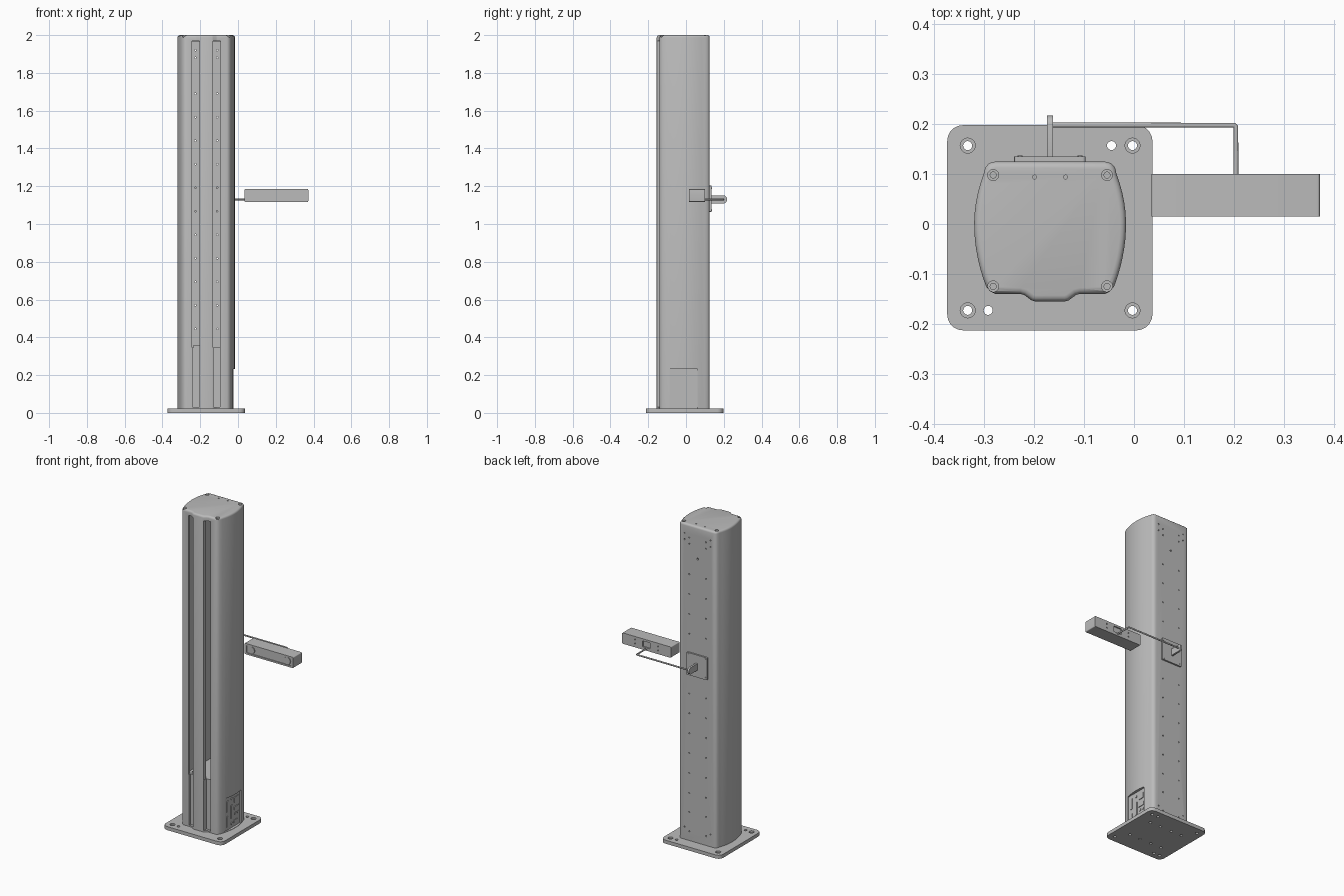
import bpy, bmesh, math
from mathutils import Matrix, Vector

if "Cube" in bpy.data.objects:
    bpy.data.objects.remove(bpy.data.objects["Cube"])

grey = bpy.data.materials.new("plain grey")
grey.use_nodes = True
TONE = (0.5, 0.5, 0.5, 1)
grey.diffuse_color = TONE
grey.node_tree.nodes["Principled BSDF"].inputs["Base Color"].default_value = TONE
CX = -0.168  # column centre line


def add_box(bm, x, y, z):
    """Box spanning three (low, high) ranges."""
    size = Matrix.Diagonal((x[1] - x[0], y[1] - y[0], z[1] - z[0], 1))
    mid = Vector((sum(x), sum(y), sum(z))) / 2
    return bmesh.ops.create_cube(bm, size=1, matrix=Matrix.Translation(mid) @ size)["verts"]


def add_cyl(bm, a, b, r, r2=None, sides=20):
    """Cylinder or cone from point a to point b."""
    a, b = Vector(a), Vector(b)
    turn = (b - a).to_track_quat("Z", "Y").to_matrix().to_4x4()
    bmesh.ops.create_cone(bm, cap_ends=True, segments=sides, radius1=r,
                          radius2=r if r2 is None else r2, depth=(b - a).length,
                          matrix=Matrix.Translation((a + b) / 2) @ turn)


def add_rounded_box(bm, x, y, z, axis, r):
    """Box whose edges along one axis are rounded."""
    verts = add_box(bm, x, y, z)
    edges = {e for v in verts for e in v.link_edges
             if abs((e.verts[0].co - e.verts[1].co).normalized()[axis]) > 0.9}
    bmesh.ops.bevel(bm, geom=list(edges), offset=r, segments=5, profile=0.5, affect="EDGES")


def make(name, bm):
    bmesh.ops.recalc_face_normals(bm, faces=bm.faces)
    mesh = bpy.data.meshes.new(name)
    bm.to_mesh(mesh)
    bm.free()
    ob = bpy.data.objects.new(name, mesh)
    bpy.context.collection.objects.link(ob)
    mesh.materials.append(grey)
    return ob


def select(ob):
    bpy.ops.object.select_all(action="DESELECT")
    ob.select_set(True)
    bpy.context.view_layer.objects.active = ob


def cut(ob, bm):
    cutter = make("cutter", bm)
    cutter.hide_render = True
    mod = ob.modifiers.new("cut", "BOOLEAN")
    mod.operation, mod.solver, mod.object = "DIFFERENCE", "EXACT", cutter
    select(ob)
    bpy.ops.object.modifier_apply(modifier=mod.name)
    bpy.data.objects.remove(cutter)


def smooth(ob):
    select(ob)
    bpy.ops.object.shade_smooth_by_angle(angle=math.radians(35))


# Base plate with countersunk bolt holes and two dowel holes
bm = bmesh.new()
add_rounded_box(bm, (-0.374, 0.037), (-0.213, 0.198), (0, 0.022), 2, 0.032)
base = make("base_plate", bm)
bm = bmesh.new()
for x in (-0.333, -0.003):
    for y in (-0.173, 0.157):
        add_cyl(bm, (x, y, -0.01), (x, y, 0.03), 0.009)
for x, y in ((-0.045, 0.157), (-0.292, -0.173)):
    add_cyl(bm, (x, y, -0.01), (x, y, 0.03), 0.009)
for u in (-0.114, -0.04, 0.04, 0.114):
    for y in (-0.1, 0.08):
        add_cyl(bm, (CX + u, y, -0.01), (CX + u, y, 0.015), 0.008)
cut(base, bm)
bm = bmesh.new()
for x in (-0.333, -0.003):
    for y in (-0.173, 0.157):
        add_cyl(bm, (x, y, 0.012), (x, y, 0.03), 0.015)
cut(base, bm)
smooth(base)

# Column: mirrored outline with bowed sides and a raised front rib
half = [(0.11, 0.125), (0.122, 0.122), (0.13, 0.113)]
for i in range(13):
    y = 0.1 - 0.225 * i / 12
    half.append((0.152 - 0.019 * (y / 0.1) ** 2 * (1 if y > 0 else 0.8), y))
half += [(0.12, -0.135), (0.11, -0.14), (0.06, -0.14), (0.052, -0.142),
         (0.037, -0.153), (0.03, -0.155)]
outline = half + [(-u, y) for u, y in reversed(half)]
bm = bmesh.new()
face = bm.faces.new([bm.verts.new((CX + u, y, 0.022)) for u, y in outline])
top = bmesh.ops.extrude_face_region(bm, geom=[face])["geom"]
bmesh.ops.translate(bm, vec=(0, 0, 1.978), verts=[g for g in top if isinstance(g, bmesh.types.BMVert)])
rim = [e for e in bm.edges if all(v.co.z > 1.9 for v in e.verts)]
bmesh.ops.bevel(bm, geom=rim, offset=0.012, segments=3, profile=0.5, affect="EDGES")
column = make("column", bm)

# Hollow inside
bm = bmesh.new()
add_box(bm, (CX - 0.1, CX + 0.1), (-0.125, 0.115), (0.345, 1.965))
cut(column, bm)

# Long front slots, cap screw pockets, flat for the socket panel, back holes
bm = bmesh.new()
for s in (-1, 1):
    x = sorted((CX + s * 0.035, CX + s * 0.076))
    add_box(bm, x, (-0.2, -0.1), (0.345, 1.97))
    for y in (-0.125, 0.098):
        add_cyl(bm, (CX + s * 0.114, y, 1.98), (CX + s * 0.114, y, 2.05), 0.011)
    add_cyl(bm, (CX + s * 0.031, 0.094, 1.99), (CX + s * 0.031, 0.094, 2.02), 0.004, sides=12)
    heights = [0.445 + 0.1245 * i for i in range(11)] + [0.08, 0.2, 0.32, 1.88, 1.92]
    for z in heights:
        add_cyl(bm, (CX + s * 0.058, 0.1, z), (CX + s * 0.058, 0.14, z), 0.004, sides=10)
    for z in (0.1, 1.9, 1.94):
        add_cyl(bm, (CX + s * 0.09, 0.1, z), (CX + s * 0.09, 0.14, z), 0.004, sides=10)
add_cyl(bm, (CX, 0.1, 1.8), (CX, 0.14, 1.8), 0.006, sides=12)
add_box(bm, (-0.035, 0.02), (-0.087, 0.061), (0.024, 0.232))
cut(column, bm)
bm = bmesh.new()
for s in (-1, 1):
    x = sorted((CX + s * 0.037, CX + s * 0.074))
    add_box(bm, x, (-0.2, -0.125), (0.03, 0.36))
cut(column, bm)
smooth(column)

# Screws in the cap pockets, and the carriage stop in one slot
bm = bmesh.new()
for s in (-1, 1):
    for y in (-0.125, 0.098):
        add_cyl(bm, (CX + s * 0.114, y, 1.975), (CX + s * 0.114, y, 1.99), 0.007)
smooth(make("cap_screws", bm))
bm = bmesh.new()
add_box(bm, (-0.236, -0.205), (-0.12, -0.08), (0.335, 0.36))
make("carriage_stop", bm)

# Socket panel on the side
bm = bmesh.new()
add_rounded_box(bm, (-0.04, -0.031), (-0.086, 0.06), (0.025, 0.231), 0, 0.008)
make("socket_panel", bm)
bm = bmesh.new()
X = (-0.035, -0.027)
for y, z, w, h in ((-0.06, 0.172, 0.02, 0.07), (-0.06, 0.077, 0.02, 0.07),
                   (-0.018, 0.125, 0.02, 0.085), (0.027, 0.189, 0.042, 0.036),
                   (0.027, 0.135, 0.046, 0.024), (0.018, 0.054, 0.038, 0.02)):
    add_rounded_box(bm, X, (y - w / 2, y + w / 2), (z - h / 2, z + h / 2), 0, 0.005)
for y, z in ((0.017, 0.102), (0.042, 0.102), (-0.018, 0.204), (-0.018, 0.05)):
    add_cyl(bm, (X[0], y, z), (X[1], y, z), 0.008)
make("sockets", bm)

# Bracket on the back: plate, screws and rounded lug
bm = bmesh.new()
add_rounded_box(bm, (-0.24, -0.097), (0.124, 0.135), (1.063, 1.203), 1, 0.006)
for s in (-1, 1):
    for z in (1.075, 1.191):
        add_cyl(bm, (CX + s * 0.06, 0.13, z), (CX + s * 0.06, 0.137, z), 0.005, sides=12)
make("bracket_plate", bm)
bm = bmesh.new()
add_rounded_box(bm, (CX - 0.006, CX + 0.006), (0.11, 0.217), (1.109, 1.151), 0, 0.018)
smooth(make("bracket_lug", bm))

# Bent rod that carries the sensor
curve = bpy.data.curves.new("support_rod", "CURVE")
curve.dimensions, curve.bevel_depth, curve.bevel_resolution = "3D", 0.005, 3
curve.use_fill_caps = True
path = [(CX, 0.198, 1.13), (0.2, 0.198, 1.13), (0.204, 0.194, 1.13), (0.204, 0.09, 1.13)]
spline = curve.splines.new("POLY")
spline.points.add(len(path) - 1)
for p, co in zip(spline.points, path):
    p.co = (*co, 1)
curve.materials.append(grey)
bpy.context.collection.objects.link(bpy.data.objects.new("support_rod", curve))

# Sensor bar: recessed front window, back pocket and mounting holes
bm = bmesh.new()
add_rounded_box(bm, (0.035, 0.372), (0.015, 0.1), (1.117, 1.185), 1, 0.005)
sensor = make("sensor_bar", bm)
bm = bmesh.new()
add_rounded_box(bm, (0.047, 0.36), (0, 0.021), (1.127, 1.175), 1, 0.008)
add_box(bm, (0.178, 0.23), (0.092, 0.12), (1.135, 1.172))
for s in (-1, 1):
    for z in (1.14, 1.165):
        add_cyl(bm, (0.204 + s * 0.08, 0.09, z), (0.204 + s * 0.08, 0.11, z), 0.004, sides=12)
cut(sensor, bm)
smooth(sensor)
bm = bmesh.new()
for x in (0.079, 0.328):
    add_cyl(bm, (x, 0.025, 1.151), (x, 0.016, 1.151), 0.023, sides=28)
smooth(make("lenses", bm))
